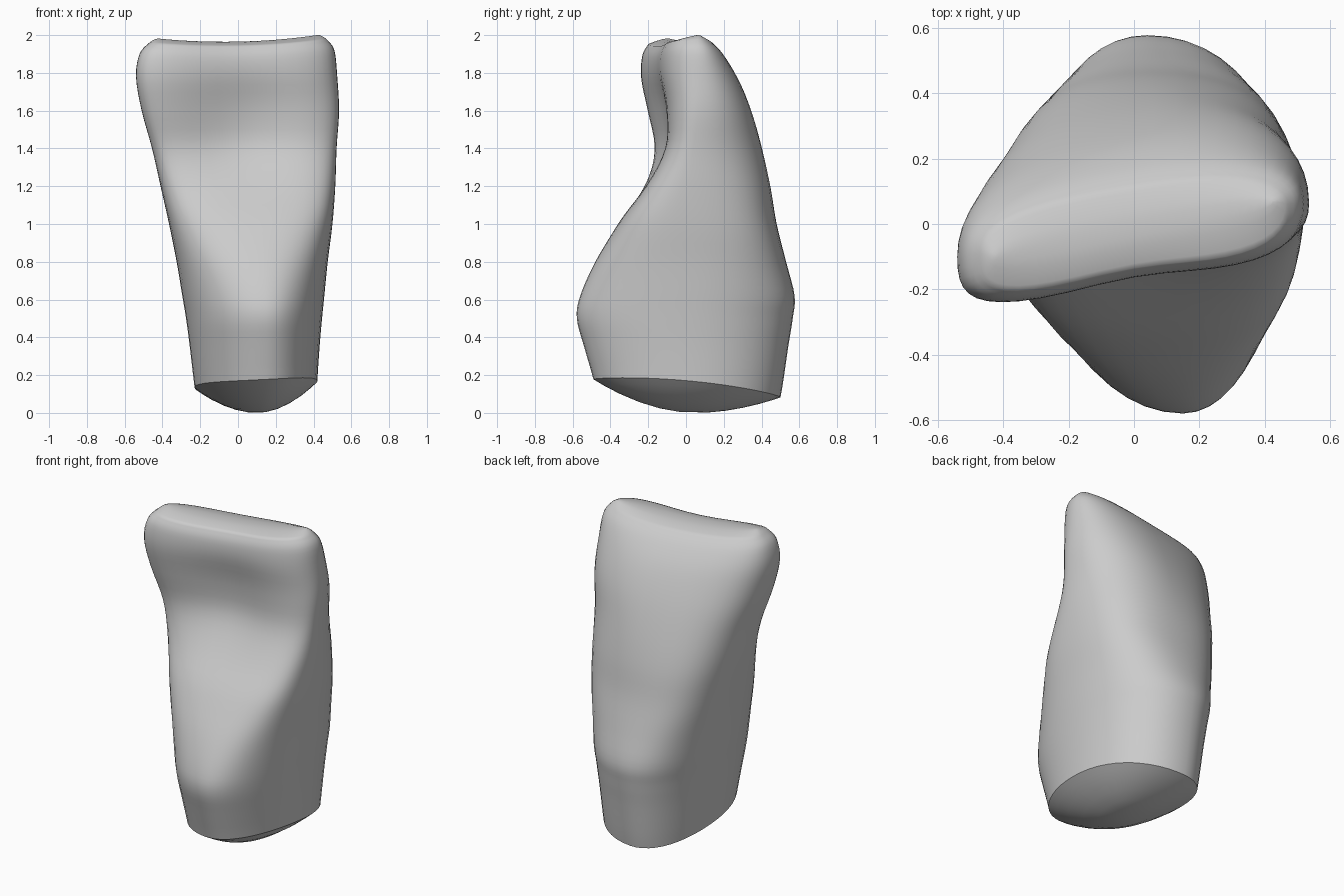
import bpy, bmesh, math
from mathutils import Vector

cube = bpy.data.objects.get("Cube")
if cube:
    bpy.data.objects.remove(cube, do_unlink=True)

# Height, left edge, right edge, front depth, back depth
LEVELS = [
    (.155, -.23, .42, -.49, .50), (.35, -.255, .432, -.54, .54),
    (.5, -.275, .445, -.578, .565), (.62, -.295, .457, -.56, .575),
    (.8, -.325, .475, -.48, .53), (1, -.365, .50, -.36, .48),
    (1.2, -.41, .515, -.235, .445), (1.4, -.455, .522, -.165, .395),
    (1.6, -.51, .535, -.175, .33), (1.78, -.54, .525, -.20, .25),
    (1.9, -.52, .51, -.195, .175), (1.96, -.47, .47, -.17, .115),
]
QUARTER = 12
STEPS = 4


def ramp(z, low, high):
    t = min(max((z - low) / (high - low), 0), 1)
    return t * t * (3 - 2 * t)


def mix(a, b, t):
    return a + (b - a) * t


def spline(a, b, c, d, t):
    """Smooth interpolation between rows b and c."""
    return [q + .5 * t * (r - p + t * (2 * p - 5 * q + 4 * r - s
            + t * (3 * (q - r) + s - p))) for p, q, r, s in zip(a, b, c, d)]


def quarter(side, apex, full):
    """Arc from a side point to a front or back apex."""
    h1 = Vector((side.x, mix(side.y, apex.y, full)))
    h2 = Vector((mix(apex.x, side.x, full), apex.y))
    for i in range(QUARTER + 1):
        t = i / QUARTER
        u = 1 - t
        yield side * u**3 + h1 * (3 * u * u * t) + h2 * (3 * u * t * t) + apex * t**3


def section(row):
    z, left, right, front, back = row
    high = ramp(z, .5, 1.7)
    tilt = .15 * ramp(z, 1, 1.75)
    kf = mix(.56, .88, ramp(z, .5, 1.25))
    kb = mix(.6, .72, ramp(z, .5, 1))
    slim = .12 * ramp(z, 1, 1.5)
    a, b = Vector((left, mix(.03, -.02, high))), Vector((right, mix(.03, -.01, high)))
    f, r = Vector((mix(.15, 0, high), front)), Vector((mix(.04, .06, high), back))
    arcs = [list(quarter(s, e, k)) for s, e, k in
            ((a, f, kf), (b, f, kf - slim), (b, r, kb - slim), (a, r, kb))]
    pts = arcs[0][:-1] + arcs[1][:0:-1] + arcs[2][:-1] + arcs[3][:0:-1]
    dent = .065 * ramp(z, 1, 1.5) - .03 * ramp(z, 1.55, 1.92)
    ring = []
    for p in pts:
        # Hollow of the inner face, slant of the biting edge and base rim
        hollow = dent * math.exp(-((p.x - .02) / .27) ** 2)
        y = p.y + tilt * p.x + hollow * ramp(-p.y, .02, .1)
        slope = (.05 * (p.x - .1) - .09 * y - .1 * y * y) * (1 - ramp(z, .15, .4))
        wave = (.12 * (p.x * p.x - .15) + .02 * p.x) * ramp(z, 1.7, 1.95)
        ring.append(Vector((p.x, y, z + slope + wave)))
    return ring


bm = bmesh.new()


def bridge(lower, upper):
    n = len(lower)
    for i in range(n):
        j = (i + 1) % n
        bm.faces.new((lower[i], lower[j], upper[j], upper[i]))


def add_ring(points):
    return [bm.verts.new(p) for p in points]


# Crown wall
rows = [LEVELS[0]] + LEVELS + [LEVELS[-1]]
shapes = []
for i in range(len(LEVELS) - 1):
    for s in range(STEPS):
        shapes.append(section(spline(*rows[i:i + 4], s / STEPS)))
shapes.append(section(LEVELS[-1]))
rings = [add_ring(s) for s in shapes]
for lower, upper in zip(rings, rings[1:]):
    bridge(lower, upper)

# Domed base with a sharp rim
rim = base = rings[0]
center = Vector((.1, .05, 0))
for scale in (.9, .75, .55, .35, .15):
    pts = []
    for p in shapes[0]:
        q = center.lerp(p, scale)
        q.z = p.z * scale ** 1.9
        pts.append(q)
    inner = add_ring(pts)
    bridge(inner, base)
    base = inner
bm.faces.new(base[::-1])

# Rounded biting edge, narrowing onto a slanted spine
top = rings[-1]
for scale in (.88, .7, .45, .2):
    pts = []
    for p in shapes[-1]:
        x = p.x * mix(.88, 1, scale)
        y = mix(.2 * x - .015, p.y, scale)
        pts.append(Vector((x, y, p.z + .024 * (1 - scale ** 2))))
    inner = add_ring(pts)
    bridge(top, inner)
    top = inner

# Strip of faces closing the spine from front to back
n = len(top)
bm.faces.new((top[0], top[1], top[-1]))
for i in range(1, n // 2 - 1):
    bm.faces.new((top[i], top[i + 1], top[n - i - 1], top[n - i]))
bm.faces.new((top[n // 2 - 1], top[n // 2], top[n // 2 + 1]))
bmesh.ops.recalc_face_normals(bm, faces=bm.faces)

for face in bm.faces:
    face.smooth = True
rim_set = set(rim)
for edge in bm.edges:
    edge.smooth = not rim_set.issuperset(edge.verts)

mesh = bpy.data.meshes.new("tooth_crown")
bm.to_mesh(mesh)
bm.free()
crown = bpy.data.objects.new("tooth_crown", mesh)
bpy.context.collection.objects.link(crown)

# Plain grey material
grey = bpy.data.materials.new("light_grey")
grey.use_nodes = True
colour = (.6, .6, .6, 1)
grey.diffuse_color = colour
grey.node_tree.nodes["Principled BSDF"].inputs["Base Color"].default_value = colour
mesh.materials.append(grey)
